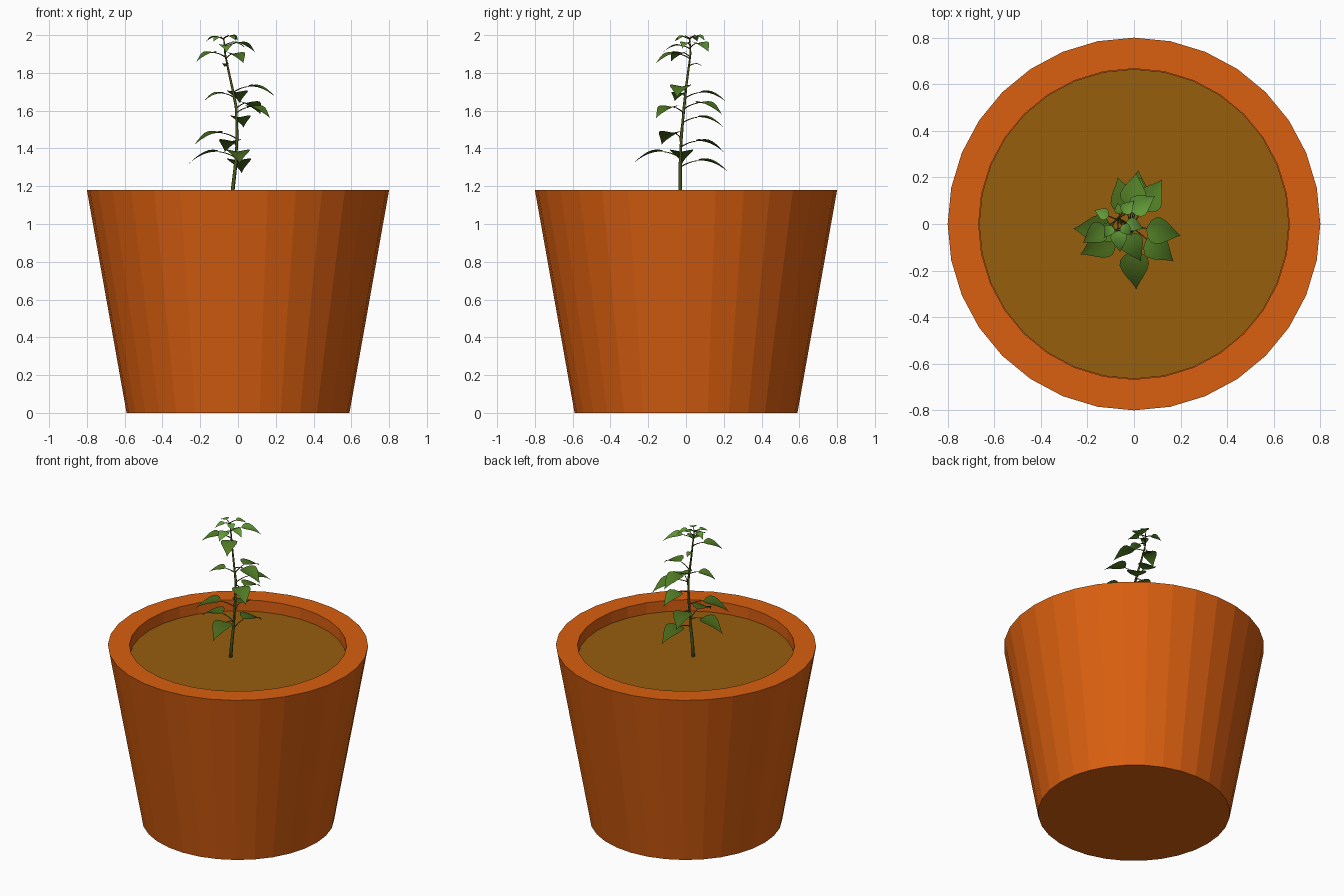
import bpy, bmesh, math
from mathutils import Vector

if "Cube" in bpy.data.objects:
    bpy.data.objects.remove(bpy.data.objects["Cube"])


def material(name, rgb):
    m = bpy.data.materials.new(name)
    m.use_nodes = True
    m.diffuse_color = (*rgb, 1)
    m.node_tree.nodes["Principled BSDF"].inputs["Base Color"].default_value = (*rgb, 1)
    return m


TERRACOTTA = material("terracotta", (0.70, 0.115, 0.005))
SOIL = material("soil", (0.31, 0.112, 0.004))
STEM = material("stem green", (0.075, 0.095, 0.010))
DARK = material("dark leaf green", (0.062, 0.13, 0.010))
MID = material("leaf green", (0.080, 0.20, 0.018))
LIGHT = material("young leaf green", (0.125, 0.33, 0.040))


def finish(bm, name, mat, smooth=False):
    bmesh.ops.recalc_face_normals(bm, faces=bm.faces)
    mesh = bpy.data.meshes.new(name)
    bm.to_mesh(mesh)
    bm.free()
    mesh.materials.append(mat)
    for p in mesh.polygons:
        p.use_smooth = smooth
    ob = bpy.data.objects.new(name, mesh)
    bpy.context.collection.objects.link(ob)
    return ob


def bridge(bm, a, b):
    n = len(a)
    for i in range(n):
        bm.faces.new((a[i], a[(i + 1) % n], b[(i + 1) % n], b[i]))


def lathe(name, profile, mat, sides=32):
    """Revolve (radius, height) points and cap both ends."""
    bm = bmesh.new()
    rings = [[bm.verts.new((r * math.cos(math.tau * i / sides),
                            r * math.sin(math.tau * i / sides), z))
              for i in range(sides)] for r, z in profile]
    for a, b in zip(rings, rings[1:]):
        bridge(bm, a, b)
    bm.faces.new(rings[0])
    bm.faces.new(rings[-1])
    return finish(bm, name, mat)


def tube(bm, points, r0, r1, sides):
    """Tapered tube through the points."""
    rings = []
    last = len(points) - 1
    for k, p in enumerate(points):
        d = points[min(k + 1, last)] - points[max(k - 1, 0)]
        rot = d.to_track_quat('Z', 'Y')
        r = r0 + (r1 - r0) * k / last
        rings.append([bm.verts.new(p + rot @ Vector((r * math.cos(math.tau * i / sides),
                                                     r * math.sin(math.tau * i / sides), 0)))
                      for i in range(sides)])
    for a, b in zip(rings, rings[1:]):
        bridge(bm, a, b)
    bm.faces.new(rings[0])
    bm.faces.new(rings[-1])


# Pot and soil
SOIL_Z = 1.105
lathe("pot", [(0.59, 0), (0.80, 1.18), (0.667, 1.18), (0.667, SOIL_Z - 0.03)], TERRACOTTA)
lathe("soil", [(0.665, SOIL_Z - 0.02), (0.665, SOIL_Z)], SOIL)

# Gently curved main stem
STEM_PATH = [Vector(p) for p in (
    (-0.035, -0.03, 1.08), (-0.028, -0.03, 1.18), (-0.012, -0.03, 1.32),
    (-0.005, -0.025, 1.46), (-0.01, -0.01, 1.62), (-0.03, 0.0, 1.72),
    (-0.05, 0.012, 1.81), (-0.068, 0.024, 1.90), (-0.075, 0.02, 1.98))]
bm = bmesh.new()
tube(bm, STEM_PATH, 0.011, 0.004, 8)
finish(bm, "stem", STEM, True)


def stem_at(z):
    for a, b in zip(STEM_PATH, STEM_PATH[1:]):
        if z <= b.z:
            return a.lerp(b, (z - a.z) / (b.z - a.z))
    return STEM_PATH[-1].copy()


# Half-width of a leaf blade along its length
OUTLINE = [(0, 0.12), (0.07, 0.62), (0.2, 0.95), (0.34, 1.0), (0.5, 0.85),
           (0.66, 0.58), (0.82, 0.28), (0.93, 0.09), (1, 0.01)]
BLADE_START = 0.36


def leaf(name, tip, mat):
    """Arching stalk and pointed, slightly folded blade from the stem to the tip."""
    tip = Vector(tip)
    root = stem_at(tip.z + 0.03)
    flat = Vector((tip.x - root.x, tip.y - root.y, 0))
    length = flat.length
    side = Vector((-flat.y, flat.x, 0)).normalized()

    def arch(t):
        p = root + flat * t
        p.z = tip.z + length * (0.12 * (1 - t) + 0.75 * t * (1 - t))
        return p

    bm = bmesh.new()
    tube(bm, [arch(BLADE_START * k / 4) for k in range(5)], 0.0035, 0.002, 5)
    finish(bm, name + "_stalk", STEM, True)

    bm = bmesh.new()
    rows = []
    for s, w in OUTLINE:
        c = arch(BLADE_START + (1 - BLADE_START) * s)
        half = w * 0.25 * length
        rows.append([bm.verts.new(c + side * half * u + Vector((0, 0, half * 0.2 * abs(u))))
                     for u in (-1, -0.5, 0, 0.5, 1)])
    for a, b in zip(rows, rows[1:]):
        for i in range(4):
            bm.faces.new((a[i], a[i + 1], b[i + 1], b[i]))
    ob = finish(bm, name + "_blade", mat, True)
    if ob.data.polygons[0].normal.z < 0:
        ob.data.flip_normals()


# Leaf tips, from the oldest leaves up to the crown
TIERS = [
    ("lower_leaf", DARK, [(-0.26, -0.02, 1.32), (0.01, -0.28, 1.32), (0.02, 0.23, 1.27),
                          (-0.23, -0.13, 1.42), (-0.07, 0.2, 1.38)]),
    ("middle_leaf", MID, [(0.03, 0.2, 1.51), (0.17, -0.16, 1.56), (0.12, 0.19, 1.58),
                          (0.2, -0.05, 1.67), (-0.18, -0.06, 1.65), (0.01, 0.22, 1.64)]),
    ("upper_leaf", MID, [(-0.22, -0.08, 1.86), (0.03, -0.16, 1.85), (-0.07, 0.09, 1.83)]),
    ("crown_leaf", LIGHT, [(0.09, 0.12, 1.91), (-0.06, -0.12, 1.91), (0.04, -0.02, 1.93),
                           (-0.17, 0.06, 1.965), (0.0, 0.1, 1.97), (-0.13, -0.06, 1.965),
                           (-0.01, -0.05, 1.97)]),
]
for label, mat, tips in TIERS:
    for n, tip in enumerate(tips, 1):
        leaf(f"{label}_{n}", tip, mat)
